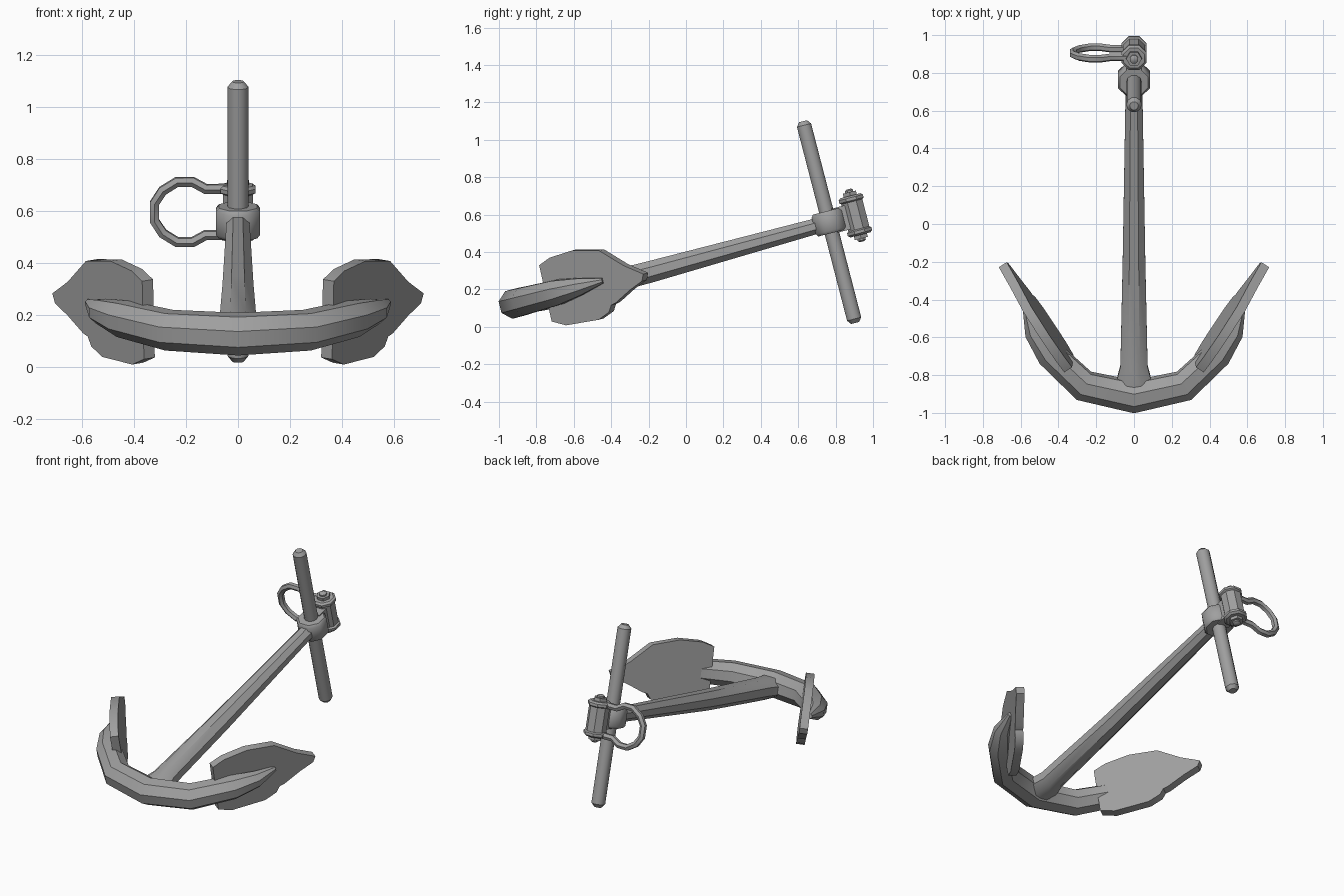
import bpy, bmesh, math
from mathutils import Vector

cube = bpy.data.objects.get("Cube")
if cube:
    bpy.data.objects.remove(cube, do_unlink=True)

iron = bpy.data.materials.new("grey_iron")
iron.use_nodes = True
GREY = (0.35, 0.35, 0.35, 1)
iron.diffuse_color = GREY
iron.node_tree.nodes["Principled BSDF"].inputs["Base Color"].default_value = GREY

# Anchor frame: x across, y along the shank, z along the stock; the whole is then tilted
TILT = math.radians(14.5)
ORIGIN = (0, 0.765, 0.56)
X, Z = Vector((1, 0, 0)), Vector((0, 0, 1))


def finish(name, bm):
    bmesh.ops.recalc_face_normals(bm, faces=bm.faces)
    mesh = bpy.data.meshes.new(name)
    bm.to_mesh(mesh)
    bm.free()
    mesh.materials.append(iron)
    ob = bpy.data.objects.new(name, mesh)
    bpy.context.scene.collection.objects.link(ob)
    ob.location = ORIGIN
    ob.rotation_euler.x = TILT
    bpy.ops.object.select_all(action='DESELECT')
    ob.select_set(True)
    bpy.context.view_layer.objects.active = ob
    bpy.ops.object.shade_smooth_by_angle(angle=math.radians(37))
    return ob


def loft(name, points, radii, up, sides=8):
    """Sweep a polygon along points; each radius is (sideways, along up)."""
    bm = bmesh.new()
    pts = [Vector(p) for p in points]
    rings = []
    for i, p in enumerate(pts):
        before, after = pts[max(i - 1, 0)], pts[min(i + 1, len(pts) - 1)]
        a, b = (p - before).normalized(), (after - p).normalized()
        tangent = (a + b).normalized()
        side = tangent.cross(up).normalized()
        top = side.cross(tangent)
        rs, ru = radii[i]
        k = 1 / math.cos(math.pi / sides)
        ring = []
        for j in range(sides):
            t = (j + 0.5) * math.tau / sides
            ring.append(bm.verts.new(p + k * (side * rs * math.cos(t) + top * ru * math.sin(t))))
        rings.append(ring)
    for r, s in zip(rings, rings[1:]):
        for j in range(sides):
            n = (j + 1) % sides
            bm.faces.new((r[j], r[n], s[n], s[j]))
    bm.faces.new(rings[0])
    bm.faces.new(rings[-1])
    return finish(name, bm)


def turned(name, y, profile, sides):
    """Round part about an axis parallel to the stock; profile is (z, radius)."""
    return loft(name, [(0, y, z) for z, r in profile], [(r, r) for z, r in profile], X, sides)


# Curved arms, one sweep from tip to tip through the crown
half = [(0, -1.735, .082), (.265, -1.675, .079), (.445, -1.5, .072),
        (.53, -1.38, .05), (.575, -1.25, .015)]
arm = [(-x, y, r) for x, y, r in half[:0:-1]] + half
loft("arms", [(x, y, 0) for x, y, r in arm], [(r, r * .93) for x, y, r in arm], Z)

# Tapered shank flaring into the crown
shank = [(-1.73, -.01, .11, .055), (-1.66, -.01, .095, .06), (-1.57, -.015, .072, .062),
         (-1.0, -.018, .06, .058), (-.03, -.003, .044, .041)]
loft("shank", [(0, y, z) for y, z, rx, rz in shank], [(rx, rz) for y, z, rx, rz in shank], Z)

# Leaf-shaped flukes set square to the arms
leaf = [(.01, .165), (.13, .19), (.36, .197), (.63, .16), (.83, .05), (1, -.02), (.97, -.055),
        (.83, -.085), (.66, -.132), (.61, -.138), (.57, -.172), (.45, -.197), (.12, -.182), (-.01, -.143)]
for name, sign in (("left_fluke", 1), ("right_fluke", -1)):
    bm = bmesh.new()
    base, along = Vector((.345, -1.55, 0)), Vector((.35, .532, 0))
    out = along.cross(Z).normalized() * .025
    faces = []
    for offset in (out, -out):
        loop = [base + along * s + Z * w + offset for s, w in leaf]
        verts = [bm.verts.new((v.x * sign, v.y, v.z)) for v in loop]
        faces.append((verts, bm.faces.new(verts)))
    (a, _), (b, _) = faces
    for i in range(len(leaf)):
        n = (i + 1) % len(leaf)
        bm.faces.new((a[i], a[n], b[n], b[i]))
    finish(name, bm)

# Stock with chamfered ends
turned("stock", 0, [(-.557, .022), (-.535, .039), (.535, .039), (.557, .022)], 10)

# Hub around the stock and the lug that holds the bolt
turned("hub", 0, [(-.06, .074), (-.045, .085), (.045, .085), (.06, .074)], 8)
turned("lug", .145, [(-.075, .058), (.075, .058)], 8)
loft("lug_neck", [(0, .03, 0), (0, .145, 0)], [(.04, .066)] * 2, Z, 4)

# Shackle eyes, nuts and bolt
EYE = .145
for name, s in (("upper", 1), ("lower", -1)):
    turned(name + "_shackle_eye", EYE, [(s * z, r) for z, r in
           ((.073, .055), (.082, .067), (.098, .067), (.108, .055))], 8)
    turned(name + "_nut", EYE, [(s * .105, .036), (s * .128, .036)], 6)
turned("bolt", EYE, [(-.145, .012), (-.138, .022), (.138, .022), (.145, .012)], 8)

# Shackle bow, swung out to the right
bow = [(-.04, .092), (-.125, .092), (-.175, .12), (-.235, .12), (-.29, .085), (-.322, .035)]
path = bow + [(x, -z) for x, z in reversed(bow)]
loft("shackle_bow", [(x, EYE, z) for x, z in path], [(.018, .018)] * len(path), Vector((0, 1, 0)), 6)
